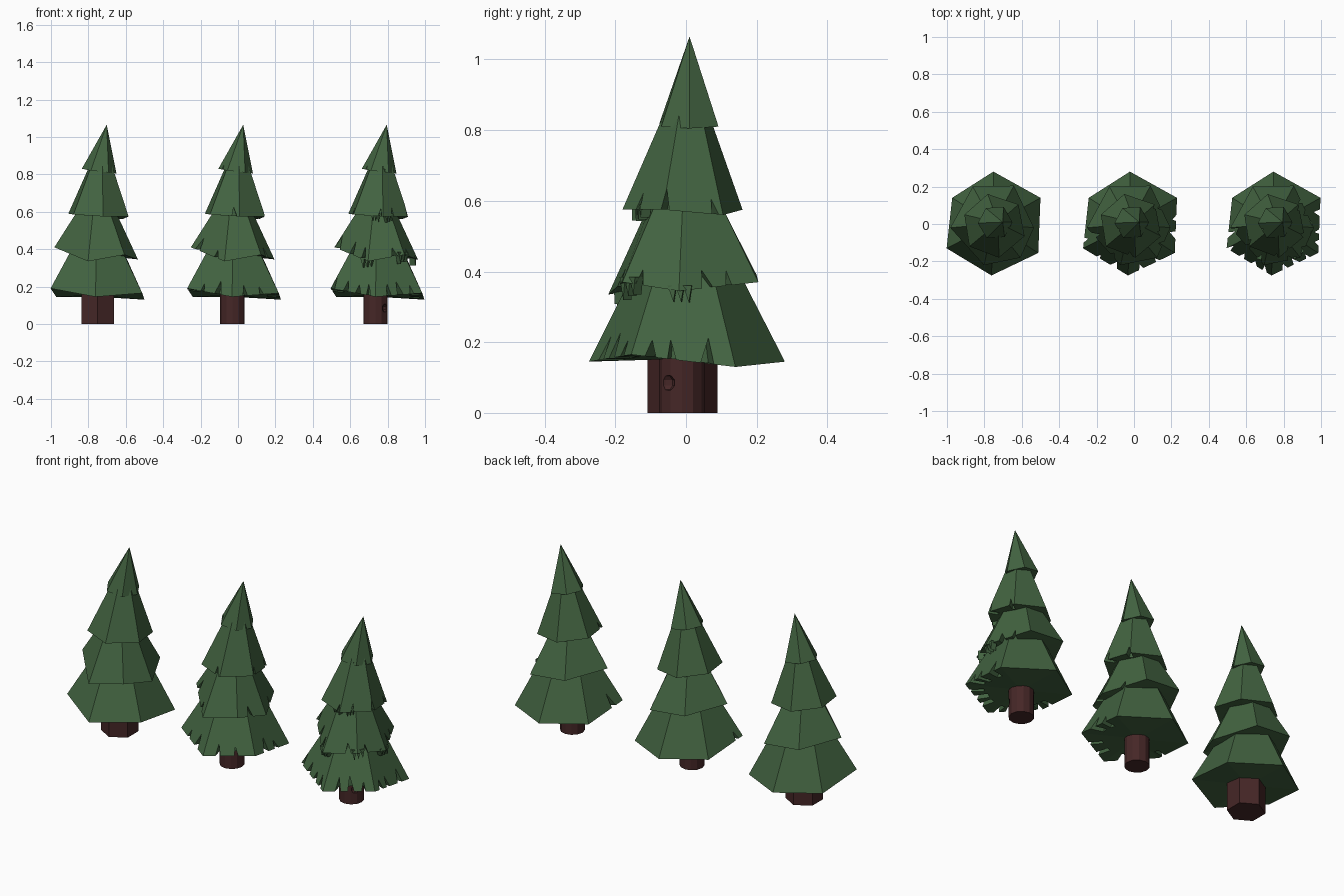
import bpy, bmesh, math, random
from mathutils import Vector

if "Cube" in bpy.data.objects:
    bpy.data.objects.remove(bpy.data.objects["Cube"])

random.seed(4)


def material(name, rgb):
    m = bpy.data.materials.new(name)
    m.diffuse_color = (*rgb, 1)
    m.use_nodes = True
    m.node_tree.nodes["Principled BSDF"].inputs["Base Color"].default_value = m.diffuse_color
    return m


GREEN = material("needles", (0.055, 0.125, 0.052))
BROWN = material("bark", (0.06, 0.02, 0.02))


def make(name, bm, mat=None):
    bmesh.ops.recalc_face_normals(bm, faces=bm.faces)
    me = bpy.data.meshes.new(name)
    bm.to_mesh(me)
    bm.free()
    ob = bpy.data.objects.new(name, me)
    bpy.context.collection.objects.link(ob)
    if mat:
        me.materials.append(mat)
    return ob


def carve(ob, cutter):
    mod = ob.modifiers.new("carve", 'BOOLEAN')
    mod.operation = 'DIFFERENCE'
    mod.solver = 'EXACT'
    mod.object = cutter
    cutter.hide_render = True
    bpy.context.view_layer.objects.active = ob
    bpy.ops.object.modifier_apply(modifier=mod.name)
    bpy.data.objects.remove(cutter)


# Tiers: uneven six-point rim, then top (x, y, z, scale of rim)
TIERS = [
    ([(0.252, .14, .13), (0, .28, .145), (-.22, .14, .145),
      (-.25, -.13, .19), (-.01, -.275, .145), (.24, -.155, .165)], (0, 0, .44, .46)),
    ([(.217, -.02, .345), (.11, .205, .37), (-.11, .2, .39),
      (-.23, -.02, .41), (-.05, -.22, .335), (.145, -.18, .37)], (0, 0, .63, .39)),
    ([(.167, -.065, .575), (.134, .105, .56), (-.03, .16, .575),
      (-.155, .05, .59), (-.128, -.12, .585), (.03, -.18, .575)], (.017, .005, .86, .34)),
    ([(.102, .01, .805), (.055, .092, .81), (-.04, .085, .825),
      (-.083, .005, .83), (-.035, -.075, .82), (.06, -.07, .81)], (.05, .01, 1.065, 0)),
]


def rim_point(rim, deg):
    """Where a ray at this angle meets the rim."""
    a = math.radians(deg)
    d = Vector((math.cos(a), math.sin(a), 0))
    for i in range(6):
        p, q = Vector(rim[i]), Vector(rim[(i + 1) % 6])
        cp, cq = d.x * p.y - d.y * p.x, d.x * q.y - d.y * q.x
        if cp <= 0 <= cq and (p + q).dot(d) > 0:
            return p.lerp(q, -cp / (cq - cp)), d
    return Vector(rim[0]), d


def tier_mesh(rim, top):
    bm = bmesh.new()
    tx, ty, tz, s = top
    low = [bm.verts.new(p) for p in rim]
    centre = bm.verts.new((0, 0, sum(p[2] for p in rim) / 6))
    tip = bm.verts.new((tx, ty, tz))
    high = [bm.verts.new((tx + p[0] * s, ty + p[1] * s, tz)) for p in rim] if s else None
    for i in range(6):
        j = (i + 1) % 6
        bm.faces.new((low[j], low[i], centre))
        if s:
            bm.faces.new((low[i], low[j], high[j], high[i]))
            bm.faces.new((high[i], high[j], tip))
        else:
            bm.faces.new((low[i], low[j], tip))
    return bm


def wedge(bm, p, d, width, z_base, z_tip, inner, outer, lean=0):
    """Triangular prism running radially through rim point p."""
    side = Vector((-d.y, d.x, 0))
    rings = []
    for r in (-inner, outer):
        c = p + d * r
        rings.append([bm.verts.new((*(c + side * o).xy, z)) for o, z in
                      ((-width / 2, z_base), (width / 2, z_base), (lean, z_tip))])
    a, b = rings
    bm.faces.new(a)
    bm.faces.new(b[::-1])
    for i in range(3):
        j = (i + 1) % 3
        bm.faces.new((a[i], b[i], b[j], a[j]))


def trunk(name, x, y, radius, sides):
    bm = bmesh.new()
    bmesh.ops.create_cone(bm, cap_ends=True, segments=sides, radius1=radius,
                          radius2=radius, depth=.3)
    bmesh.ops.translate(bm, verts=bm.verts, vec=(x, y, .15))
    return make(name, bm, BROWN)


# Notch angles for each tier, plus ragged tufts on the most worn tree
PLAIN = [[], [], [], []]
WORN = [[-160, -133, -112, -75, -52, -15, 8], [-165, -120, -30, 25], [-88, -20, 35], [-150]]
RAGGED = [[-165, -150, -133, -115, -100, -75, -58, -45, -22, -8, 12],
          [-168, -140, -112, -62, -38, 22, 38], [-140, -88, -60, -20, 33], [-150, -60]]
TUFTS = [[], [-107, -50, -5], [-95, -65], [-45]]

TREES = [("plain", -.752, PLAIN, False), ("worn", -.022, WORN, False),
         ("ragged", .745, RAGGED, True)]

for label, x0, notches, ragged in TREES:
    for k, (rim, top) in enumerate(TIERS):
        tier = make(f"{label}_tree_tier_{k + 1}", tier_mesh(rim, top), GREEN)
        # notches cut in the rim
        if notches[k]:
            bm = bmesh.new()
            size = (1, .95, .8, .5)[k]
            for deg in notches[k]:
                p, d = rim_point(rim, deg)
                w = random.uniform(.025, .045) * size * 1.6
                h = random.uniform(.04, .075) * size
                wedge(bm, p, d, w, p.z - .05, p.z + h, .07 * size, .06,
                      random.uniform(-.3, .3) * w)
            carve(tier, make("notch_cutter", bm))
        tier.location.x = x0
        # tufts hanging under the rim
        if ragged and TUFTS[k]:
            bm = bmesh.new()
            size = (1, 1, .7, .6)[k]
            for deg in TUFTS[k]:
                p, d = rim_point(rim, deg)
                side = Vector((-d.y, d.x, 0))
                for o in (-.022, 0, .022):
                    wedge(bm, p + side * o * size - d * .012, d, .024 * size, p.z + .015,
                          p.z - random.uniform(.03, .05) * size, .03, 0, .004)
            make(f"{label}_tree_tufts_{k + 1}", bm, GREEN).location.x = x0

# Trunks: six-sided on the plain tree, slimmer and rounder on the others
trunk("plain_tree_trunk", -.75, -.01, .099, 6)
trunk("worn_tree_trunk", -.03, -.012, .065, 12)
knotty = trunk("ragged_tree_trunk", .735, -.012, .065, 12)

# Knot hollow in the bark
bm = bmesh.new()
bmesh.ops.create_uvsphere(bm, u_segments=8, v_segments=5, radius=.03)
bmesh.ops.scale(bm, verts=bm.verts, vec=(.7, 1, .8))
bmesh.ops.translate(bm, verts=bm.verts, vec=(.79, -.058, .085))
carve(knotty, make("knot_cutter", bm))
